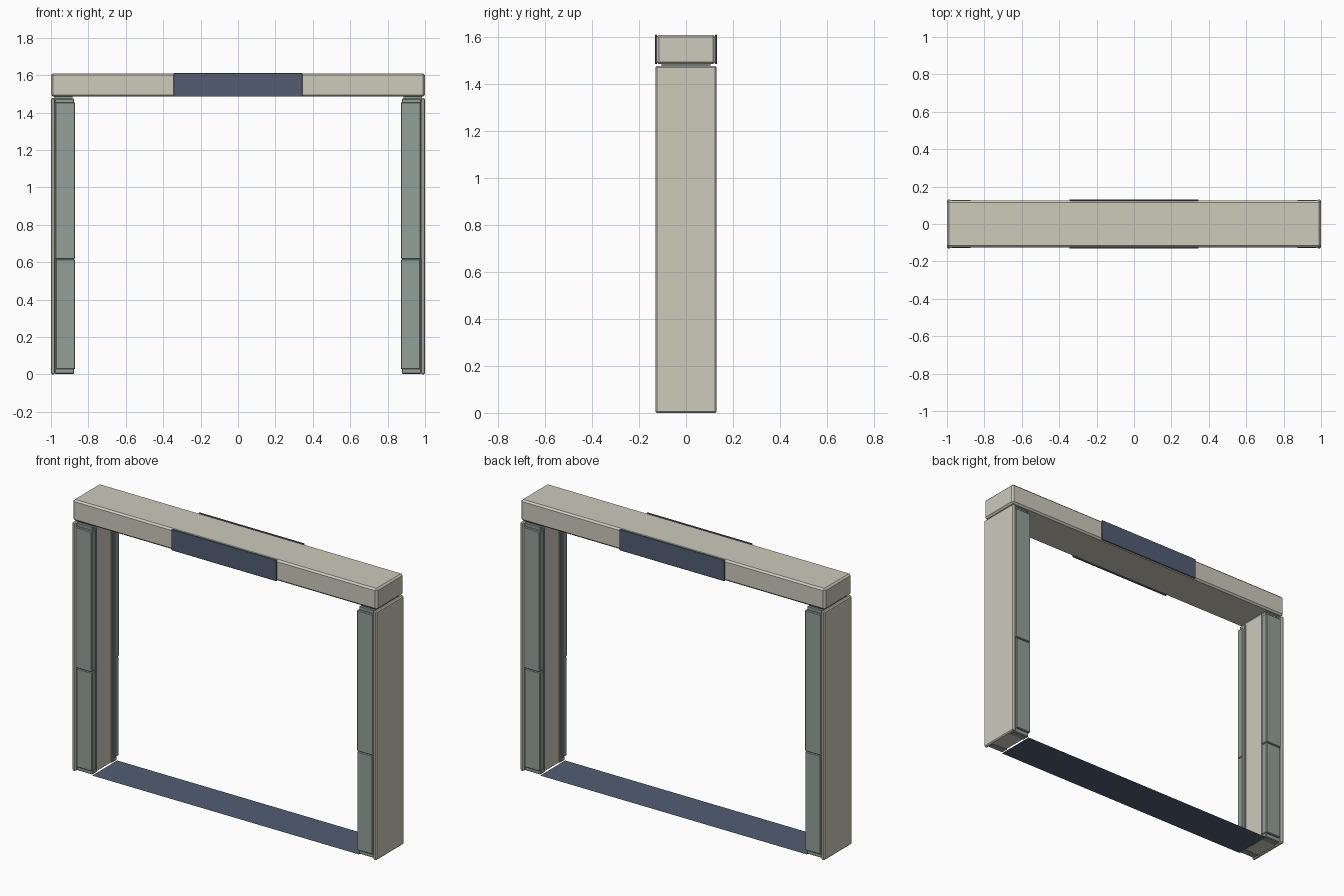
import bpy
import bmesh
from mathutils import Vector

cube = bpy.data.objects.get("Cube")
if cube:
    bpy.data.objects.remove(cube, do_unlink=True)


def material(name, rgb):
    mat = bpy.data.materials.new(name)
    mat.use_nodes = True
    color = (*rgb, 1)
    mat.diffuse_color = color
    mat.node_tree.nodes["Principled BSDF"].inputs["Base Color"].default_value = color
    return mat


BEIGE = material("warm_beige", (0.61, 0.59, 0.50))
TEAL = material("grey_green", (0.29, 0.35, 0.32))
BLUE = material("slate_blue", (0.085, 0.11, 0.17))


def finish(name, bm, mat):
    mesh = bpy.data.meshes.new(name)
    bm.to_mesh(mesh)
    bm.free()
    mesh.materials.append(mat)
    obj = bpy.data.objects.new(name, mesh)
    bpy.context.collection.objects.link(obj)
    return obj


def box(name, low, high, mat, bevel=0.0):
    """Box between two opposite corners, with optional chamfered edges."""
    low, high = [Vector([f(a, b) for a, b in zip(low, high)]) for f in (min, max)]
    bm = bmesh.new()
    bmesh.ops.create_cube(bm, size=1)
    bmesh.ops.scale(bm, vec=high - low, verts=bm.verts)
    bmesh.ops.translate(bm, vec=(low + high) / 2, verts=bm.verts)
    if bevel:
        bmesh.ops.bevel(bm, geom=bm.edges[:], offset=bevel, segments=1, affect='EDGES')
    return finish(name, bm, mat)


# Crossbeam with a display plate on each face
box("crossbeam", (-1, -0.126, 1.485), (1, 0.126, 1.61), BEIGE, 0.01)
for face, s in (("front", -1), ("back", 1)):
    box(face + "_display_plate", (-0.345, s * 0.124, 1.485), (0.345, s * 0.132, 1.611), BLUE, 0.002)

# Posts: outer shell, inner core, and a stepped cover on each narrow face
for side, m in (("left", 1), ("right", -1)):
    box(side + "_outer_shell", (m * 0.978, -0.13, 0), (m, 0.13, 1.478), BEIGE, 0.006)
    box(side + "_inner_core", (m * 0.884, -0.085, 0.004), (m * 0.985, 0.085, 1.474), BEIGE)
    box(side + "_top_joint", (m * 0.885, -0.105, 1.45), (m * 0.985, 0.105, 1.488), TEAL)
    for face, s in (("front", -1), ("back", 1)):
        name = side + "_" + face
        box(name + "_cover_base", (m * 0.876, s * 0.07, 0.003), (m * 0.98, s * 0.115, 1.475), TEAL, 0.004)
        box(name + "_lower_cover", (m * 0.871, s * 0.085, 0.028), (m * 0.974, s * 0.127, 0.615), TEAL, 0.004)
        box(name + "_upper_cover", (m * 0.871, s * 0.085, 0.617), (m * 0.978, s * 0.129, 1.455), TEAL, 0.004)

# Floor mat between the posts, a single sheet
bm = bmesh.new()
bmesh.ops.create_grid(bm, x_segments=1, y_segments=1, size=1)
bmesh.ops.scale(bm, vec=(0.876, 0.117, 1), verts=bm.verts)
finish("floor_mat", bm, BLUE)
